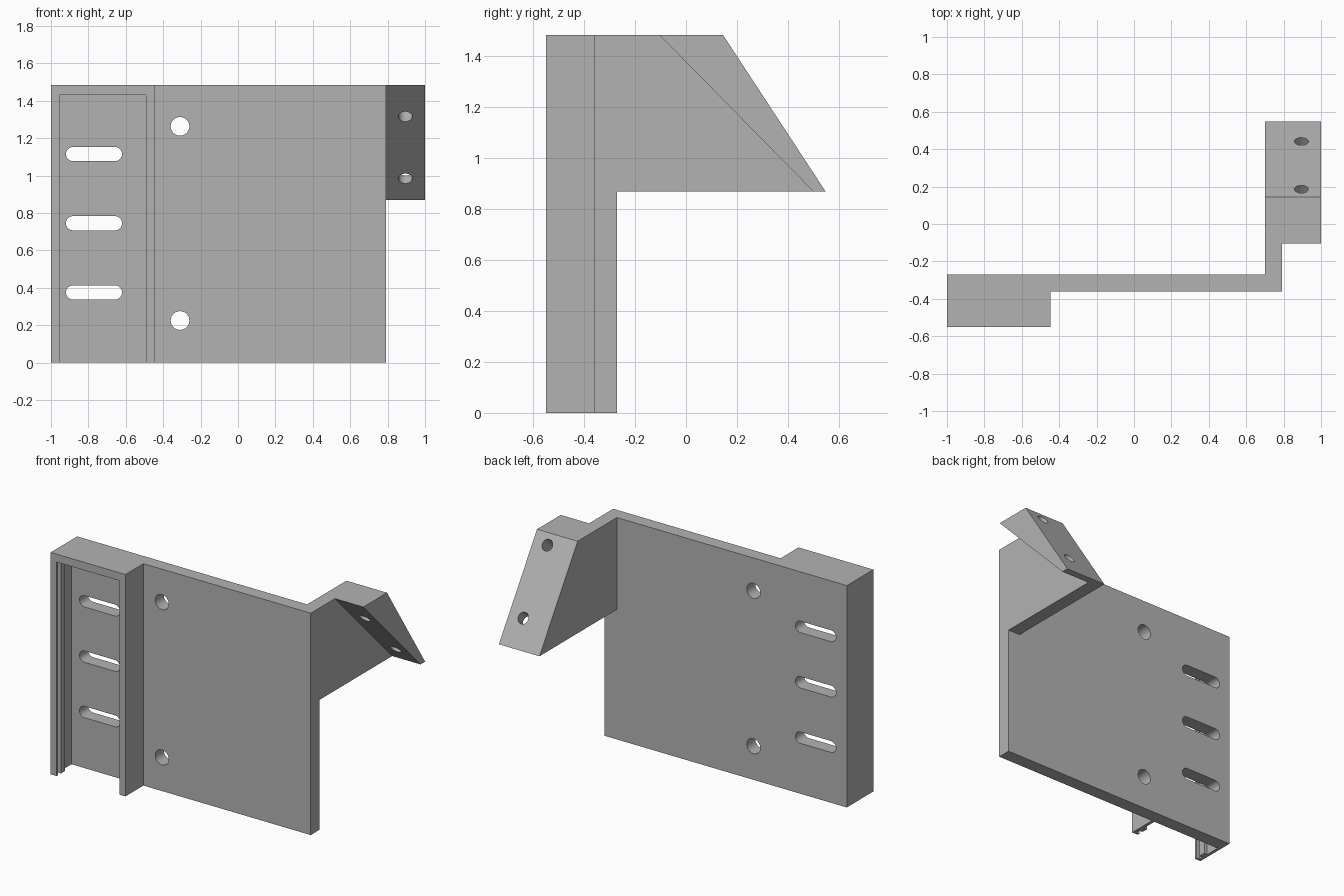
import bpy, bmesh
from math import pi, cos, sin
from mathutils import Vector

cube = bpy.data.objects.get("Cube")
if cube:
    bpy.data.objects.remove(cube, do_unlink=True)

grey = bpy.data.materials.new("matte grey")
grey.use_nodes = True
tone = (0.45, 0.45, 0.45, 1)
grey.diffuse_color = tone
grey.node_tree.nodes["Principled BSDF"].inputs["Base Color"].default_value = tone


def prism(name, points, offset):
    """Extrude a flat 3D outline along an offset vector."""
    bm = bmesh.new()
    face = bm.faces.new([bm.verts.new(p) for p in points])
    moved = bmesh.ops.extrude_face_region(bm, geom=[face])["geom"]
    verts = [v for v in moved if isinstance(v, bmesh.types.BMVert)]
    bmesh.ops.translate(bm, vec=offset, verts=verts)
    bmesh.ops.recalc_face_normals(bm, faces=bm.faces)
    mesh = bpy.data.meshes.new(name)
    bm.to_mesh(mesh)
    bm.free()
    mesh.materials.append(grey)
    obj = bpy.data.objects.new(name, mesh)
    bpy.context.collection.objects.link(obj)
    return obj


def plan(name, outline, z0, z1):
    return prism(name, [(x, y, z0) for x, y in outline], (0, 0, z1 - z0))


def side(name, outline, x0, x1):
    return prism(name, [(x0, y, z) for y, z in outline], (x1 - x0, 0, 0))


def bore(name, centre, axis, radius, half_slot=0.0, length=0.8, n=32):
    """Round or slotted cutter; slots stretch along x."""
    c, a, u = Vector(centre), Vector(axis).normalized(), Vector((1, 0, 0))
    v = a.cross(u)
    ring = []
    for side_sign, start in ((1, -pi / 2), (-1, pi / 2)):
        for i in range(n // 2 + (1 if half_slot else 0)):
            t = start + 2 * pi * i / n
            ring.append(c - a * length / 2 + v * radius * sin(t)
                        + u * (radius * cos(t) + side_sign * half_slot))
    return prism(name, ring, a * length)


def combine(target, tool, operation):
    mod = target.modifiers.new(tool.name, "BOOLEAN")
    mod.operation, mod.solver, mod.object = operation, "EXACT", tool
    bpy.context.view_layer.objects.active = target
    bpy.ops.object.modifier_apply(modifier=mod.name)
    bpy.data.objects.remove(tool, do_unlink=True)


# Main plate with the thick rail housing on its right end
FRONT, FACE, BACK, TOP, LOW = -0.55, -0.36, -0.27, 1.483, 0.868
bracket = plan("mounting_bracket", [(-1, FRONT), (-0.447, FRONT), (-0.447, FACE),
               (0.79, FACE), (0.79, BACK), (-1, BACK)], 0, TOP)

# Side arm and slanted flange
slope_top, slope_low = (0.145, TOP), (0.548, LOW)
combine(bracket, side("side_arm", [(FACE, LOW), (FACE, TOP), slope_top, slope_low],
                      0.70, 0.79), "UNION")
combine(bracket, side("flange", [(-0.105, TOP), slope_top, slope_low, (0.50, LOW)],
                      0.70, 1.0), "UNION")

# Channel with two undercut grooves in each wall, open at the bottom
mid, narrow, wide = -0.7235, 0.232, 0.256
steps = [(narrow, FRONT - 0.1), (narrow, FRONT + 0.015), (wide, FRONT + 0.015),
         (wide, FRONT + 0.045), (narrow, FRONT + 0.045), (narrow, FRONT + 0.09),
         (wide, FRONT + 0.09), (wide, FACE)]
outline = [(mid + w, y) for w, y in steps] + [(mid - w, y) for w, y in reversed(steps)]
combine(bracket, plan("channel", outline, -0.1, 1.43), "DIFFERENCE")

# Slots and round holes through the plate
for z in (0.375, 0.745, 1.115):
    combine(bracket, bore("slot", (-0.77, -0.32, z), (0, 1, 0), 0.038, 0.112), "DIFFERENCE")
for z in (0.225, 1.263):
    combine(bracket, bore("hole", (-0.31, -0.32, z), (0, 1, 0), 0.05), "DIFFERENCE")

# Screw holes through the flange
for y, z in ((0.122, 1.367), (0.413, 1.007)):
    combine(bracket, bore("screw_hole", (0.895, y, z), (0, 0.77, 0.64), 0.037), "DIFFERENCE")

# Smooth the bores, keep the machined edges crisp
bpy.ops.object.select_all(action="DESELECT")
bracket.select_set(True)
bpy.context.view_layer.objects.active = bracket
bpy.ops.object.shade_smooth_by_angle(angle=pi / 6)
